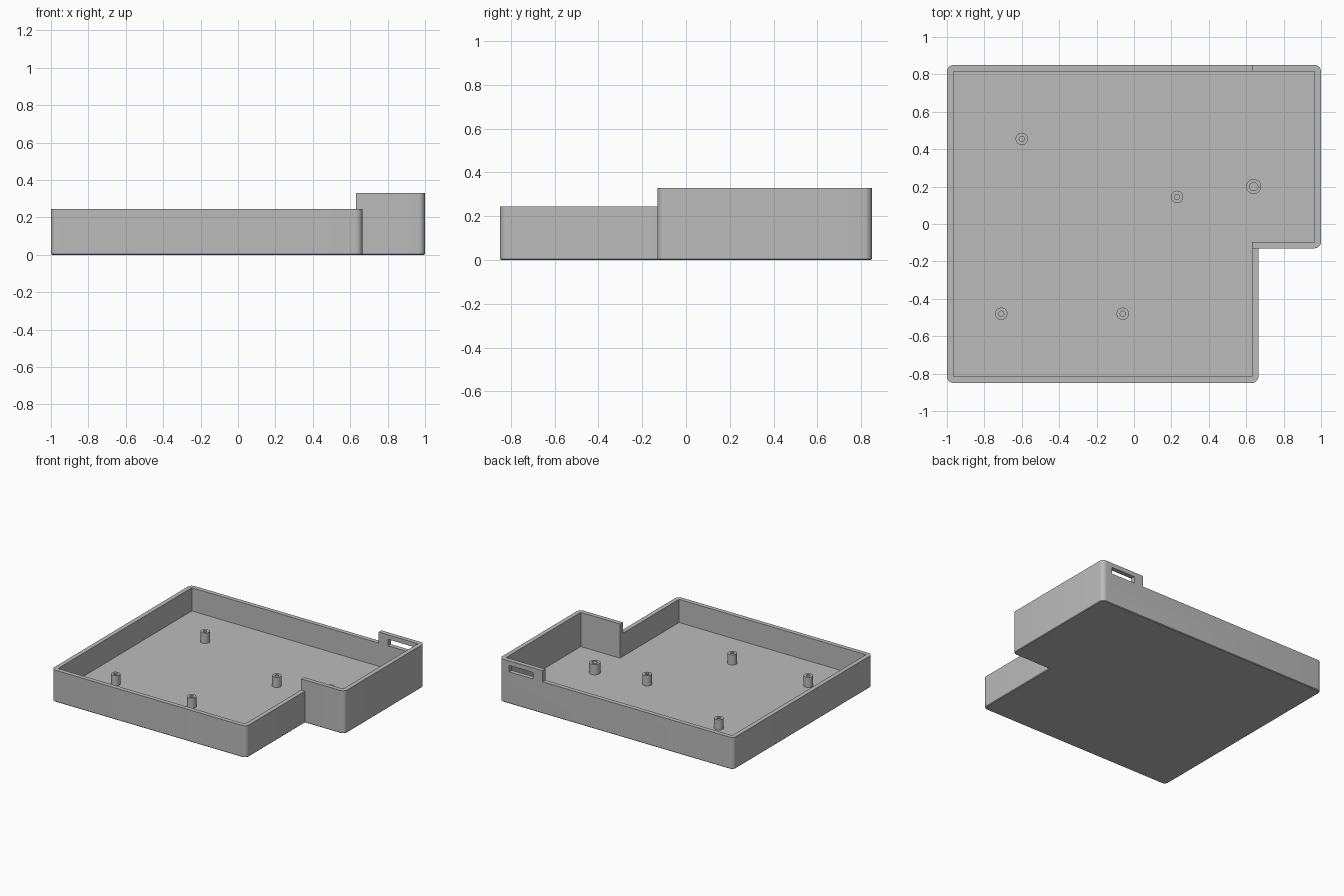
import bpy, bmesh, math
from mathutils import Vector

WALL, FLOOR, LOW, TALL = 0.034, 0.066, 0.245, 0.33
POST_TOP = 0.145

if "Cube" in bpy.data.objects:
    bpy.data.objects.remove(bpy.data.objects["Cube"], do_unlink=True)

grey = bpy.data.materials.new("plain grey")
grey.use_nodes = True
colour = (0.5, 0.5, 0.5, 1)
grey.diffuse_color = colour
grey.node_tree.nodes["Principled BSDF"].inputs["Base Color"].default_value = colour


def to_object(name, bm):
    bmesh.ops.recalc_face_normals(bm, faces=bm.faces)
    mesh = bpy.data.meshes.new(name)
    bm.to_mesh(mesh)
    bm.free()
    mesh.materials.append(grey)
    obj = bpy.data.objects.new(name, mesh)
    bpy.context.collection.objects.link(obj)
    return obj


def round_corners(outline, radius, steps=8):
    """Round the convex corners of a right-angled, anticlockwise outline."""
    points = []
    for i, p in enumerate(outline):
        p = Vector(p)
        a = (p - Vector(outline[i - 1])).normalized()
        b = (Vector(outline[(i + 1) % len(outline)]) - p).normalized()
        if a.cross(b) < 0:
            points.append(p)
            continue
        centre = p + (b - a) * radius
        for k in range(steps + 1):
            t = math.pi / 2 * k / steps
            points.append(centre + (a * math.sin(t) - b * math.cos(t)) * radius)
    return points


def prism(name, outline, z0, z1, foot=0):
    bm = bmesh.new()
    base = bm.faces.new([bm.verts.new((p[0], p[1], z0)) for p in outline])
    rim = list(base.edges)
    out = bmesh.ops.extrude_face_region(bm, geom=[base], use_keep_orig=True)
    top = [v for v in out["geom"] if isinstance(v, bmesh.types.BMVert)]
    bmesh.ops.translate(bm, verts=top, vec=(0, 0, z1 - z0))
    if foot:
        bmesh.ops.recalc_face_normals(bm, faces=bm.faces)
        bmesh.ops.bevel(bm, geom=rim, offset=foot, segments=1, affect='EDGES')
    return to_object(name, bm)


def rectangle(x0, x1, y0, y1):
    return [(x0, y0), (x1, y0), (x1, y1), (x0, y1)]


def activate(obj):
    bpy.ops.object.select_all(action='DESELECT')
    obj.select_set(True)
    bpy.context.view_layer.objects.active = obj


def carve(obj, cutter):
    cutter.hide_render = True
    mod = obj.modifiers.new("cut", 'BOOLEAN')
    mod.operation, mod.solver, mod.object = 'DIFFERENCE', 'EXACT', cutter
    activate(obj)
    bpy.ops.object.modifier_apply(modifier=mod.name)
    bpy.data.objects.remove(cutter, do_unlink=True)


def tray_outline(inset):
    """Main rectangle with the side bay, shrunk by the inset."""
    i = inset
    return [(-1 + i, -0.85 + i), (0.665 - i, -0.85 + i), (0.665 - i, -0.13 + i),
            (1 - i, -0.13 + i), (1 - i, 0.85 - i), (-1 + i, 0.85 - i)]


# Tray: solid block, hollowed out, then lowered everywhere but the bay
tray = prism("tray", round_corners(tray_outline(0), 0.035), 0, TALL, foot=0.005)
carve(tray, prism("cavity", tray_outline(WALL), FLOOR, 1))
edge = 0.665 - WALL
carve(tray, prism("step", [(-1.1, -1), (0.7, -1), (0.7, -0.13), (edge, -0.13),
                           (edge, 1), (-1.1, 1)], LOW, 1))

# Cable slot through the raised back wall
slot = prism("slot", rectangle(0.71, 0.915, 0.75, 0.95), LOW, 0.295)
carve(tray, slot)
activate(tray)
bpy.ops.object.shade_smooth_by_angle(angle=math.radians(30))


# Hollow screw posts standing on the floor
def post(name, x, y, radius, hole, sides=32):
    bm = bmesh.new()
    profile = [(radius, FLOOR - 0.01), (radius, POST_TOP),
               (hole, POST_TOP), (hole, FLOOR + 0.002), (0, FLOOR + 0.002)]
    verts = [bm.verts.new((r, 0, z)) for r, z in profile]
    edges = [bm.edges.new(pair) for pair in zip(verts, verts[1:])]
    bmesh.ops.spin(bm, geom=verts + edges, cent=(0, 0, 0), axis=(0, 0, 1),
                   angle=math.tau, steps=sides)
    bmesh.ops.remove_doubles(bm, verts=bm.verts, dist=0.0001)
    obj = to_object(name, bm)
    obj.location = (x, y, 0)
    activate(obj)
    bpy.ops.object.shade_smooth_by_angle(angle=math.radians(30))


for i, (x, y) in enumerate([(-0.6, 0.455), (0.23, 0.145), (-0.71, -0.48), (-0.06, -0.48)]):
    post(f"screw_post_{i + 1}", x, y, 0.033, 0.014)
post("bay_post", 0.64, 0.2, 0.04, 0.022)
